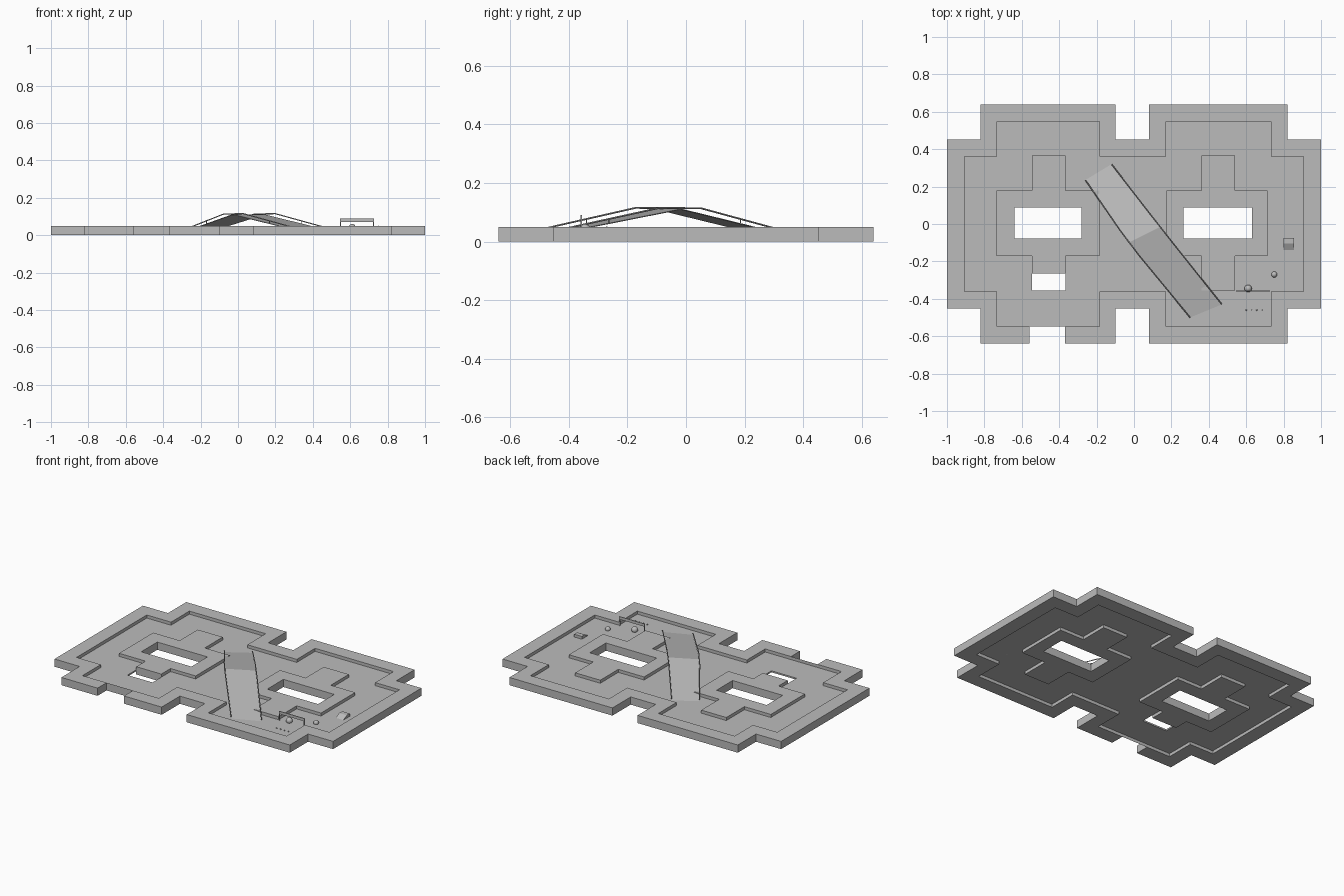
import bpy, bmesh
from mathutils import Vector

if "Cube" in bpy.data.objects:
    bpy.data.objects.remove(bpy.data.objects["Cube"])

grey = bpy.data.materials.new("plain_grey")
grey.use_nodes = True
COLOUR = (0.5, 0.5, 0.5, 1)
grey.diffuse_color = COLOUR
grey.node_tree.nodes["Principled BSDF"].inputs["Base Color"].default_value = COLOUR

TOP, FLOOR, UNDER = 0.05, 0.03, 0.02


def finish(name, bm):
    mesh = bpy.data.meshes.new(name)
    bmesh.ops.recalc_face_normals(bm, faces=bm.faces)
    bm.to_mesh(mesh)
    bm.free()
    ob = bpy.data.objects.new(name, mesh)
    bpy.context.collection.objects.link(ob)
    mesh.materials.append(grey)
    return ob


def slab(name, loops, low, high):
    """Flat plate from an outline followed by any hole outlines."""
    bm = bmesh.new()
    edges = []
    for loop in loops:
        vs = [bm.verts.new((x, y, low)) for x, y in loop]
        edges += [bm.edges.new((a, b)) for a, b in zip(vs, vs[1:] + vs[:1])]
    bmesh.ops.triangle_fill(bm, edges=edges, use_beauty=True)
    ret = bmesh.ops.extrude_face_region(bm, geom=bm.faces[:])
    for v in ret["geom"]:
        if isinstance(v, bmesh.types.BMVert):
            v.co.z = high
    bmesh.ops.dissolve_limit(bm, angle_limit=0.01, verts=bm.verts, edges=bm.edges)
    return finish(name, bm)


def rect(x0, x1, y0, y1):
    return [(x0, y0), (x1, y0), (x1, y1), (x0, y1)]


def box(name, x0, x1, y0, y1, z0, z1):
    return slab(name, [rect(x0, x1, y0, y1)], z0, z1)


def half_outline(wide, narrow, notch_l, notch_r, shoulder, end, s):
    """Stepped edge of one long side, running left to right."""
    return [(-wide, s * shoulder), (-narrow, s * shoulder), (-narrow, s * end),
            (notch_l, s * end), (notch_l, s * shoulder), (notch_r, s * shoulder),
            (notch_r, s * end), (narrow, s * end), (narrow, s * shoulder), (wide, s * shoulder)]


def outline(*dims):
    return half_outline(*dims, -1) + half_outline(*dims, 1)[::-1]


outer = outline(1.0, 0.82, -0.10, 0.08, 0.453, 0.64)
inner = outline(0.907, 0.733, -0.185, 0.17, 0.36, 0.548)

# raised rim, with an opening in the front edge
opening = [(-0.56, -0.64), (-0.56, -0.548), (-0.37, -0.548), (-0.37, -0.64)]
front = half_outline(0.907, 0.733, -0.185, 0.17, 0.36, 0.548, -1)
rim_outer = outer[:3] + opening + outer[3:]
slab("rim", [rim_outer, inner], UNDER * 0, TOP)

# thin recessed floor
window_l = rect(-0.64, -0.28, -0.078, 0.087)
window_r = rect(0.265, 0.63, -0.078, 0.087)
pit = rect(-0.545, -0.365, -0.355, -0.265)
slab("floor", [inner, window_l, window_r, pit], UNDER, FLOOR)


# cross-shaped islands around the window holes
def cross(x0, x1, p0, p1, low, high):
    return [(x0, -0.17), (p0, -0.17), (p0, low), (p1, low), (p1, -0.17), (x1, -0.17),
            (x1, 0.18), (p1, 0.18), (p1, high), (p0, high), (p0, 0.18), (x0, 0.18)]


slab("island_right", [cross(-0.735, -0.185, -0.545, -0.365, -0.265, 0.365), window_l], 0, TOP)
slab("island_left", [cross(0.175, 0.715, 0.36, 0.54, -0.355, 0.365), window_r], 0, TOP)

# bridge deck: two slopes meeting in a ridge
ends_l = [Vector(p) for p in ((0.30, -0.50, 0.03), (-0.03, -0.10, 0.112), (-0.26, 0.235, 0.03))]
ends_r = [Vector(p) for p in ((0.47, -0.43, 0.03), (0.14, -0.015, 0.112), (-0.12, 0.32, 0.03))]
bm = bmesh.new()
drop = Vector((0, 0, -0.003))
rows = [[bm.verts.new(p) for p in (a, b, b + drop, a + drop)] for a, b in zip(ends_l, ends_r)]
for r, s in zip(rows, rows[1:]):
    for i in range(4):
        bm.faces.new((r[i], r[i - 1], s[i - 1], s[i]))
bm.faces.new(rows[0])
bm.faces.new(rows[-1])
finish("bridge_deck", bm)


# bridge rails: bars above each slope, joined level at the top
def bar(name, path, radius):
    curve = bpy.data.curves.new(name, "CURVE")
    curve.dimensions = "3D"
    curve.bevel_depth = radius
    curve.bevel_resolution = 0
    curve.use_fill_caps = True
    sp = curve.splines.new("POLY")
    sp.points.add(len(path) - 1)
    for pt, co in zip(sp.points, path):
        pt.co = (*co, 1)
    ob = bpy.data.objects.new(name, curve)
    bpy.context.collection.objects.link(ob)
    curve.materials.append(grey)


lift = Vector((0, 0, 0.018))
for side, (a, ridge, b) in (("right", ends_l), ("left", ends_r)):
    k1, k2 = ridge.lerp(a, 0.18) + lift, ridge.lerp(b, 0.2) + lift
    bar("bridge_rail_" + side, [a + lift * 0.6, k1, k2, b + lift * 0.6], 0.003)
    for i, p in enumerate((a.lerp(ridge, 0.4), b.lerp(ridge, 0.4))):
        bar(f"rail_post_{side}_{i}", [p, p + lift], 0.002)

# gate between island and rim
box("gate_bar", 0.545, 0.728, -0.36, -0.355, 0.072, 0.09)
for side, x in (("right", 0.545), ("left", 0.723)):
    box("gate_post_" + side, x, x + 0.005, -0.36, -0.355, FLOOR, 0.075)

# small wedge ramp
bm = bmesh.new()
ramp = [[bm.verts.new((x, y, z)) for y, z in ((-0.14, 0.03), (-0.075, 0.03), (-0.075, 0.048), (-0.105, 0.048))]
        for x in (0.80, 0.855)]
for f in ramp:
    bm.faces.new(f)
for i in range(4):
    bm.faces.new((ramp[0][i - 1], ramp[0][i], ramp[1][i], ramp[1][i - 1]))
finish("ramp_block", bm)


# ball, low knob and row of small pebbles
def ball(name, x, y, z, r, seg=20):
    bm = bmesh.new()
    bmesh.ops.create_uvsphere(bm, u_segments=seg, v_segments=seg // 2, radius=r)
    bmesh.ops.translate(bm, verts=bm.verts, vec=(x, y, z))
    for f in bm.faces:
        f.smooth = True
    finish(name, bm)


ball("ball", 0.61, -0.345, 0.04, 0.02)
ball("knob", 0.75, -0.27, 0.035, 0.016)
for i in range(4):
    ball(f"pebble_{i}", 0.6 + 0.028 * i, -0.46, 0.032, 0.004, 8)
